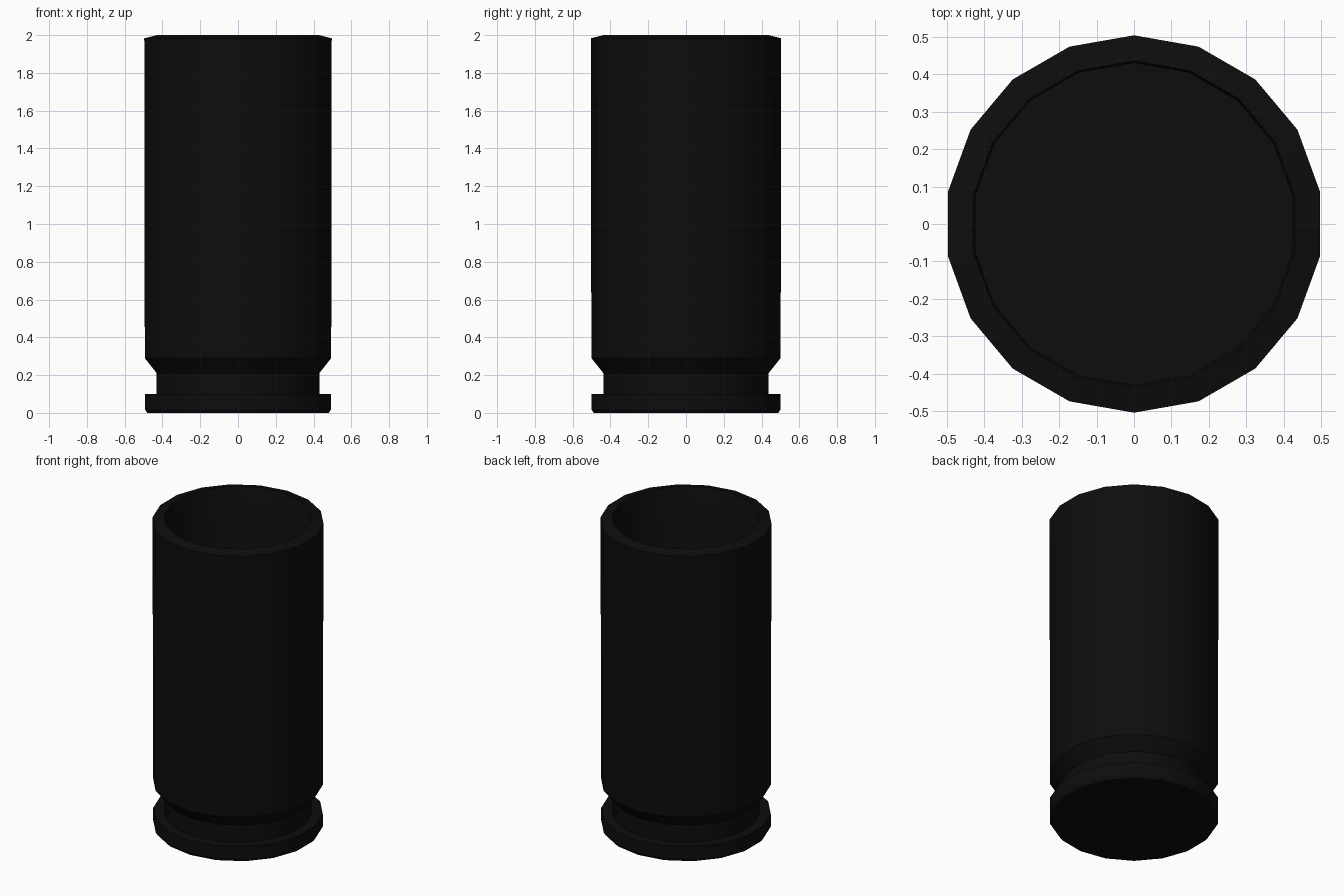
import bpy, bmesh, math

if "Cube" in bpy.data.objects:
    bpy.data.objects.remove(bpy.data.objects["Cube"])

SIDES = 18

# Outer wall, grooved foot, rim and inner cavity as one revolved profile (radius, height)
profile = [
    (0.488, 0.0), (0.50, 0.018), (0.50, 0.10),      # foot flange
    (0.437, 0.10), (0.437, 0.21), (0.501, 0.29),    # groove and shoulder
    (0.504, 1.983), (0.436, 2.0),                   # body and chamfered rim
    (0.43, 1.985), (0.43, 0.25),                    # inner wall
]

bm = bmesh.new()
rings = []
for r, z in profile:
    ring = []
    for i in range(SIDES):
        a = math.pi / 2 + 2 * math.pi * i / SIDES
        ring.append(bm.verts.new((r * math.cos(a), r * math.sin(a), z)))
    rings.append(ring)
for lo, hi in zip(rings, rings[1:]):
    for i in range(SIDES):
        j = (i + 1) % SIDES
        bm.faces.new((lo[i], lo[j], hi[j], hi[i]))
bm.faces.new(rings[0][::-1])   # underside
bm.faces.new(rings[-1])        # cavity floor
bmesh.ops.recalc_face_normals(bm, faces=bm.faces[:])

mesh = bpy.data.meshes.new("casing")
bm.to_mesh(mesh)
bm.free()
casing = bpy.data.objects.new("casing", mesh)
bpy.context.collection.objects.link(casing)

# Near-black finish
black = bpy.data.materials.new("near black")
black.diffuse_color = (0.004, 0.004, 0.004, 1)
black.use_nodes = True
black.node_tree.nodes["Principled BSDF"].inputs["Base Color"].default_value = black.diffuse_color
mesh.materials.append(black)

bpy.context.view_layer.objects.active = casing
casing.select_set(True)
bpy.ops.object.shade_smooth_by_angle(angle=math.radians(30))
